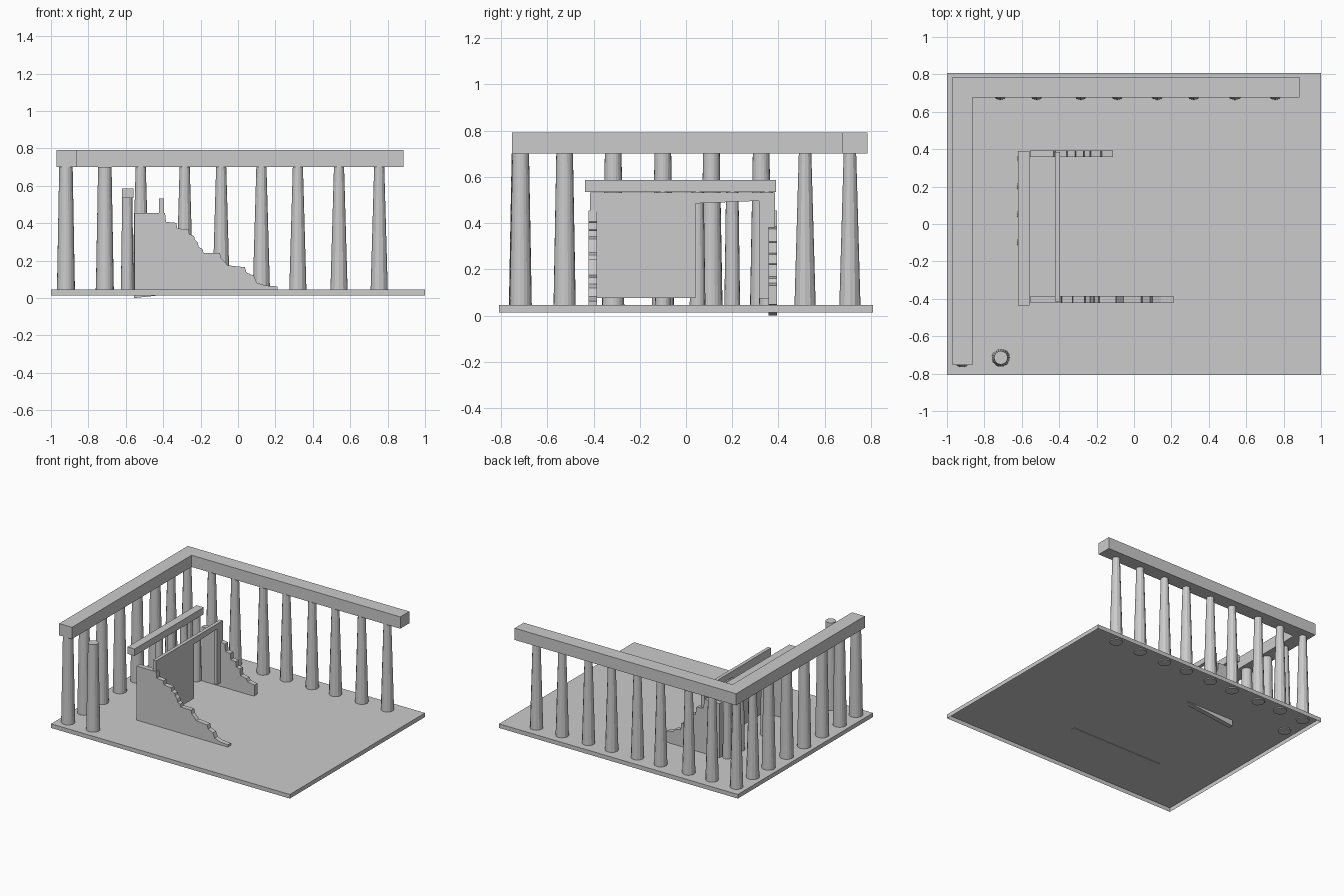
import bpy
import bmesh
from math import cos, sin, pi

if "Cube" in bpy.data.objects:
    bpy.data.objects.remove(bpy.data.objects["Cube"])


def finish(name, bm):
    bmesh.ops.recalc_face_normals(bm, faces=bm.faces)
    mesh = bpy.data.meshes.new(name)
    bm.to_mesh(mesh)
    bm.free()
    ob = bpy.data.objects.new(name, mesh)
    bpy.context.collection.objects.link(ob)
    return ob


def prism(name, outline, to_3d, depth, open_start=False):
    """Extrude a flat outline; to_3d maps (u, v) to a point."""
    bm = bmesh.new()
    face = bm.faces.new([bm.verts.new(to_3d(u, v)) for u, v in outline])
    ext = bmesh.ops.extrude_face_region(bm, geom=[face], use_keep_orig=True)
    bmesh.ops.translate(bm, vec=depth,
                        verts=[g for g in ext["geom"] if isinstance(g, bmesh.types.BMVert)])
    if open_start:
        bmesh.ops.delete(bm, geom=[face], context='FACES_ONLY')
    return finish(name, bm)


def box(name, x, y, z, open_bottom=False):
    outline = [(x[0], y[0]), (x[1], y[0]), (x[1], y[1]), (x[0], y[1])]
    return prism(name, outline, lambda u, v: (u, v, z[0]), (0, 0, z[1] - z[0]), open_bottom)


def column(name, x, y, z0, z1, r0, r1, sides):
    """Tapered faceted shaft."""
    bm = bmesh.new()
    rings = []
    for z, r in ((z0, r0), (z1, r1)):
        ring = [bm.verts.new((x + r * cos(2 * pi * i / sides), y + r * sin(2 * pi * i / sides), z))
                for i in range(sides)]
        rings.append(ring)
        bm.faces.new(ring)
    for i in range(sides):
        j = (i + 1) % sides
        bm.faces.new((rings[0][i], rings[0][j], rings[1][j], rings[1][i]))
    return finish(name, bm)


# Floor slab, a shallow tray open underneath
box("floor_slab", (-1, 1), (-0.808, 0.808), (0.014, 0.045), open_bottom=True)

# L-shaped entablature resting on the outer columns
ell = [(-0.97, -0.753), (-0.863, -0.753), (-0.863, 0.677),
       (0.885, 0.677), (0.885, 0.785), (-0.97, 0.785)]
prism("entablature", ell, lambda u, v: (u, v, 0.702), (0, 0, 0.089))

# Slender columns along the back and round the corner
slender = [(x, 0.709) for x in (-0.92, -0.715, -0.52, -0.285, -0.09, 0.125, 0.32, 0.54, 0.755)]
slender.append((-0.92, 0.515))
for x, y in slender:
    column("back_column", x, y, 0.037, 0.704, 0.046, 0.027, 12)

# Sturdier columns along the left side, plus one standing alone
sturdy = [(-0.92, y) for y in (-0.718, -0.525, -0.315, -0.10, 0.11, 0.325)]
sturdy.append((-0.712, -0.715))
for x, y in sturdy:
    column("side_column", x, y, 0.045, 0.702, 0.048, 0.036, 20)

# Inner row of small columns with its lintel
for y in (-0.10, 0.05, 0.20, 0.35):
    column("inner_column", -0.592, y, 0.045, 0.536, 0.034, 0.027, 16)
box("inner_lintel", (-0.62, -0.56), (-0.437, 0.39), (0.535, 0.587))

# Ruined front wall of the inner chamber
front = [(-0.553, 0.042), (-0.553, 0.455), (-0.39, 0.455), (-0.385, 0.407), (-0.33, 0.402),
         (-0.325, 0.372), (-0.265, 0.367), (-0.26, 0.342), (-0.235, 0.332), (-0.23, 0.312),
         (-0.215, 0.297), (-0.21, 0.272), (-0.19, 0.262), (-0.185, 0.242), (-0.097, 0.242),
         (-0.09, 0.212), (-0.075, 0.197), (-0.055, 0.175), (0.037, 0.165), (0.045, 0.137),
         (0.085, 0.119), (0.10, 0.082), (0.145, 0.067), (0.21, 0.062), (0.21, 0.042)]
prism("ruined_front_wall", front, lambda u, v: (u, -0.422, v), (0, 0.036, 0))

# Ruined back wall, tilted so that one end sinks through the floor
back = [(-0.62, 0.0), (-0.62, 0.457), (-0.43, 0.455), (-0.42, 0.385), (-0.36, 0.375),
        (-0.355, 0.32), (-0.315, 0.315), (-0.31, 0.27), (-0.27, 0.265), (-0.265, 0.225),
        (-0.235, 0.22), (-0.23, 0.17), (-0.18, 0.16), (-0.17, 0.14), (-0.113, 0.13),
        (-0.113, 0.048)]
back[0:2] = [(-0.555, 0.0), (-0.555, 0.455)]
prism("ruined_back_wall", back, lambda u, v: (u, 0.357, v), (0, 0.036, 0))

# Cross wall with a doorway
cross = [(-0.415, 0.075), (-0.415, 0.533), (0.384, 0.533), (0.384, 0.073),
         (0.315, 0.073), (0.315, 0.496), (0.042, 0.485), (0.042, 0.075)]
prism("doorway_wall", cross, lambda u, v: (-0.422, u, v), (0.026, 0, 0))
